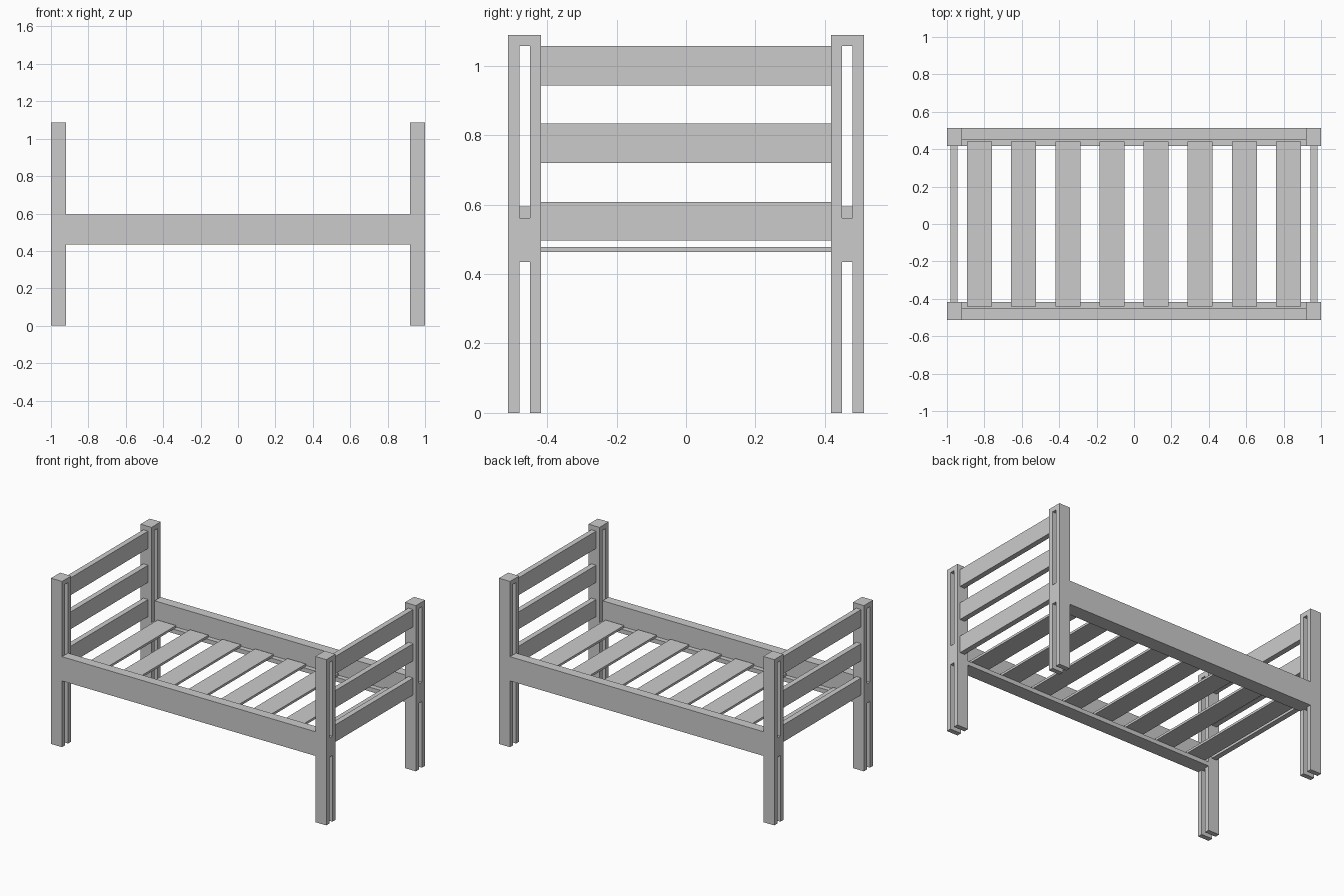
import bpy
import bmesh
from mathutils import Matrix, Vector

if "Cube" in bpy.data.objects:
    bpy.data.objects.remove(bpy.data.objects["Cube"])

OUT, IN = 0.512, 0.417             # outer and inner y of the corner posts
G_OUT, G_IN = 0.480, 0.449         # y limits of the post slots
POST_X, TOP = 0.92, 1.088          # inner x of the posts, overall height
RAIL_Z0, RAIL_Z1 = 0.435, 0.594


def add_object(name, mesh, mirror=(False, False)):
    obj = bpy.data.objects.new(name, mesh)
    bpy.context.collection.objects.link(obj)
    if any(mirror):
        mod = obj.modifiers.new("mirror", 'MIRROR')
        mod.use_axis = (mirror[0], mirror[1], False)
        mod.use_mirror_merge = False
    return obj


def box(name, x, y, z, mirror=(False, False)):
    """Box from (min, max) ranges, kept in world coordinates."""
    lo, hi = Vector((x[0], y[0], z[0])), Vector((x[1], y[1], z[1]))
    bm = bmesh.new()
    bmesh.ops.create_cube(bm, size=1, matrix=Matrix.Translation((lo + hi) / 2)
                          @ Matrix.Diagonal((*(hi - lo), 1)))
    mesh = bpy.data.meshes.new(name)
    bm.to_mesh(mesh)
    bm.free()
    return add_object(name, mesh, mirror)


def extrude_outlines(name, outlines, x0, x1, mirror):
    """Extrude flat (y, z) outlines along x; inner outlines become holes."""
    curve = bpy.data.curves.new(name + "_outline", 'CURVE')
    curve.dimensions = '2D'
    curve.fill_mode = 'BOTH'
    curve.extrude = (x1 - x0) / 2
    for pts in outlines:
        spline = curve.splines.new('POLY')
        spline.points.add(len(pts) - 1)
        for p, (y, z) in zip(spline.points, pts):
            p.co = (y, z, 0, 1)
        spline.use_cyclic_u = True
    temp = bpy.data.objects.new(name + "_outline", curve)
    bpy.context.collection.objects.link(temp)
    bpy.context.view_layer.update()
    mesh = bpy.data.meshes.new_from_object(
        temp.evaluated_get(bpy.context.evaluated_depsgraph_get()))
    bpy.data.objects.remove(temp)
    # local x -> y, y -> z, z -> x
    mesh.transform(Matrix(((0, 0, 1, (x0 + x1) / 2), (1, 0, 0, 0),
                           (0, 1, 0, 0), (0, 0, 0, 1))))
    bm = bmesh.new()
    bm.from_mesh(mesh)
    bmesh.ops.remove_doubles(bm, verts=bm.verts, dist=1e-5)
    bmesh.ops.recalc_face_normals(bm, faces=bm.faces)
    for f in bm.faces:
        f.smooth = False
    bm.to_mesh(mesh)
    bm.free()
    return add_object(name, mesh, mirror)


# Corner posts: forked legs below, closed slot above
post = [(IN, 0), (G_IN, 0), (G_IN, RAIL_Z0), (G_OUT, RAIL_Z0),
        (G_OUT, 0), (OUT, 0), (OUT, TOP), (IN, TOP)]
slot = [(G_IN, 0.562), (G_OUT, 0.562), (G_OUT, 1.057), (G_IN, 1.057)]
extrude_outlines("corner_post", [post, slot], POST_X, 1.0, (True, True))

# Long side rails with an inner ledge, as one L-shaped profile
rail = [(IN, RAIL_Z0), (OUT, RAIL_Z0), (OUT, RAIL_Z1),
        (G_IN, RAIL_Z1), (G_IN, 0.463), (IN, 0.463)]
extrude_outlines("side_rail", [rail], -POST_X, POST_X, (False, True))

# Three boards at each end
for label, z in (("lower", (0.496, 0.608)), ("middle", (0.720, 0.833)),
                 ("upper", (0.943, 1.057))):
    box(label + "_end_board", (0.945, 0.98), (-IN, IN), z, (True, False))

# Eight slats resting on the ledges
slat = box("bed_slat", (-0.893, -0.759), (-0.441, 0.441), (0.463, 0.478))
array = slat.modifiers.new("row", 'ARRAY')
array.count = 8
array.use_relative_offset = False
array.use_constant_offset = True
array.constant_offset_displace = (0.236, 0, 0)
